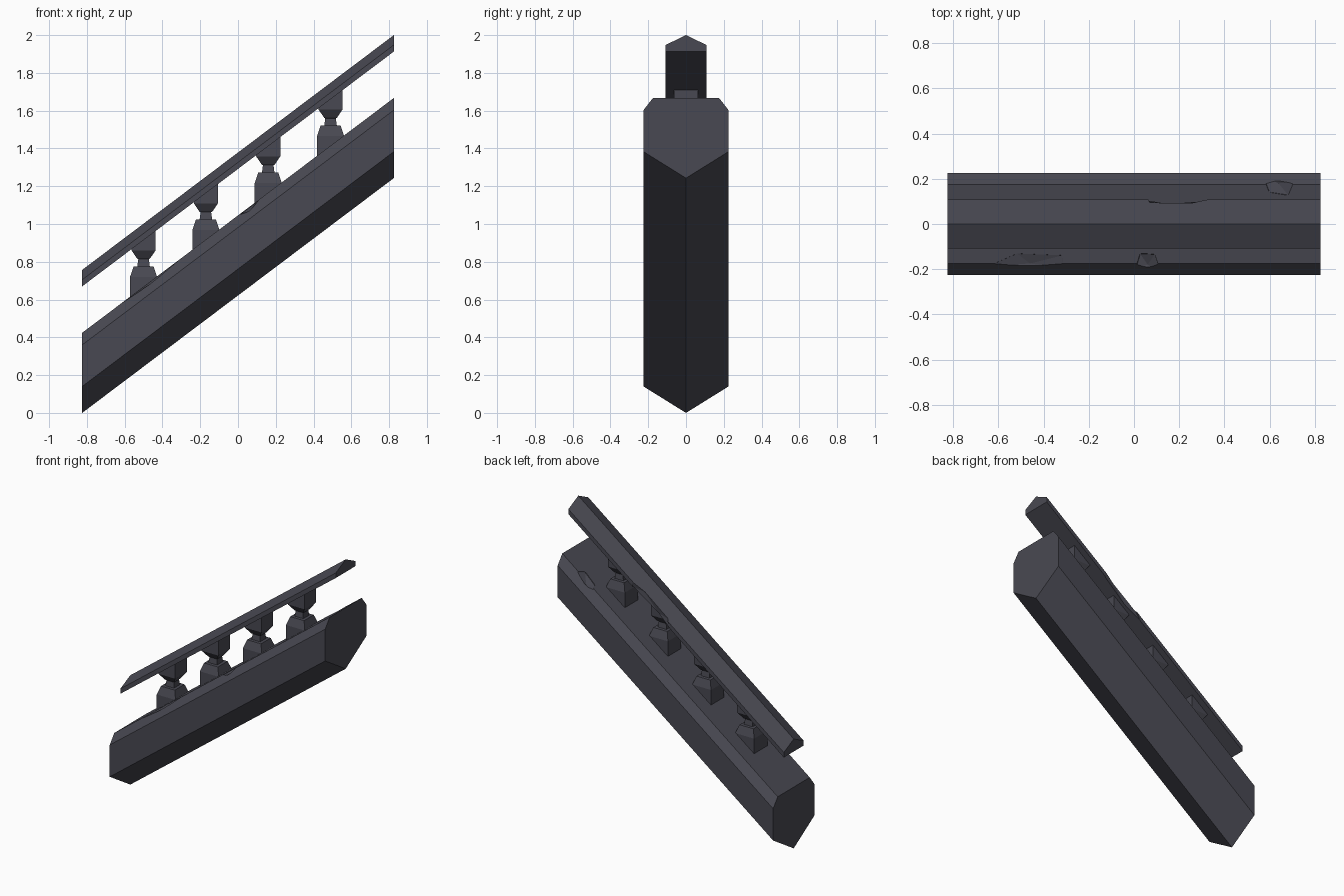
import bpy, bmesh
from mathutils import Matrix, Vector

if "Cube" in bpy.data.objects:
    bpy.data.objects.remove(bpy.data.objects["Cube"])

HALF = 0.825            # half length in x
SLOPE = 1.243 / 1.65    # rise per unit x
MID = HALF * SLOPE      # height of a z=0 line at x=0

stone = bpy.data.materials.new("dark_slate_stone")
stone.diffuse_color = (0.066, 0.066, 0.084, 1)
stone.use_nodes = True
stone.node_tree.nodes["Principled BSDF"].inputs["Base Color"].default_value = stone.diffuse_color


def finish(name, bm):
    bmesh.ops.recalc_face_normals(bm, faces=bm.faces)
    me = bpy.data.meshes.new(name)
    bm.to_mesh(me)
    bm.free()
    me.materials.append(stone)
    ob = bpy.data.objects.new(name, me)
    bpy.context.collection.objects.link(ob)
    return ob


def loft(name, rings):
    """Skin a list of equal-length vertex loops and cap both ends."""
    bm = bmesh.new()
    loops = [[bm.verts.new(p) for p in r] for r in rings]
    n = len(loops[0])
    for a, b in zip(loops, loops[1:]):
        for i in range(n):
            j = (i + 1) % n
            bm.faces.new((a[i], a[j], b[j], b[i]))
    bm.faces.new(loops[0])
    bm.faces.new(loops[-1])
    return finish(name, bm)


def sloped_beam(name, profile):
    """Sweep a y/z profile (z at the low end) up the slope with vertical ends."""
    return loft(name, [[(x, y, z + MID + SLOPE * x) for y, z in profile]
                       for x in (-HALF, HALF)])


def chip(target, x, y, z, size, twist=0.0):
    """Knock a faceted chip out of a beam with a stretched octahedron."""
    bm = bmesh.new()
    bmesh.ops.create_icosphere(bm, subdivisions=1, radius=1)
    shear = Matrix.Identity(4)
    shear[2][0] = SLOPE
    m = (Matrix.Translation(Vector((x, y, z + MID + SLOPE * x))) @ shear
         @ Matrix.Rotation(twist, 4, 'Z') @ Matrix.Diagonal((*size, 1)))
    bmesh.ops.transform(bm, matrix=m, verts=bm.verts)
    cutter = finish("chip_cutter", bm)
    cutter.hide_render = True
    mod = target.modifiers.new("chip", 'BOOLEAN')
    mod.operation = 'DIFFERENCE'
    mod.solver = 'EXACT'
    mod.object = cutter
    bpy.context.view_layer.update()
    dg = bpy.context.evaluated_depsgraph_get()
    me = bpy.data.meshes.new_from_object(target.evaluated_get(dg))
    target.modifiers.clear()
    target.data = me
    bpy.data.objects.remove(cutter)


# Heavy keel-shaped base beam
base = sloped_beam("base_beam", [(0, 0), (0.225, 0.14), (0.225, 0.36), (0.175, 0.424),
                                 (-0.175, 0.424), (-0.225, 0.36), (-0.225, 0.14)])
# Handrail with a ridged top
rail = sloped_beam("handrail", [(-0.108, 0.67), (0.108, 0.67), (0.108, 0.705),
                                (0, 0.757), (-0.108, 0.705)])

# Worn chips along the edges
chip(base, 0.06, -0.18, 0.435, (0.06, 0.065, 0.035), 0.3)
chip(base, -0.46, -0.175, 0.435, (0.2, 0.055, 0.026), 0.05)
chip(base, 0.64, 0.18, 0.435, (0.08, 0.06, 0.035), -0.4)
chip(rail, 0.2, 0.113, 0.69, (0.18, 0.027, 0.05), 0.03)

# Square turned balusters: (half width, height above base top, sheared to slope)
STEPS = [(0.072, -0.012, True), (0.072, 0.05, False), (0.053, 0.106, False),
         (0.033, 0.107, False), (0.028, 0.145, False), (0.034, 0.148, False),
         (0.064, 0.192, False), (0.064, 0.258, True)]
for k in range(4):
    cx = -0.5 + 0.33 * k
    cz = 0.424 + MID + SLOPE * cx
    rings = []
    for w, h, sheared in STEPS:
        s = SLOPE if sheared else 0
        rings.append([(cx + dx * w, dy * w, cz + h + s * dx * w)
                      for dx, dy in ((-1, -1), (1, -1), (1, 1), (-1, 1))])
    loft(f"baluster_{k + 1}", rings)
